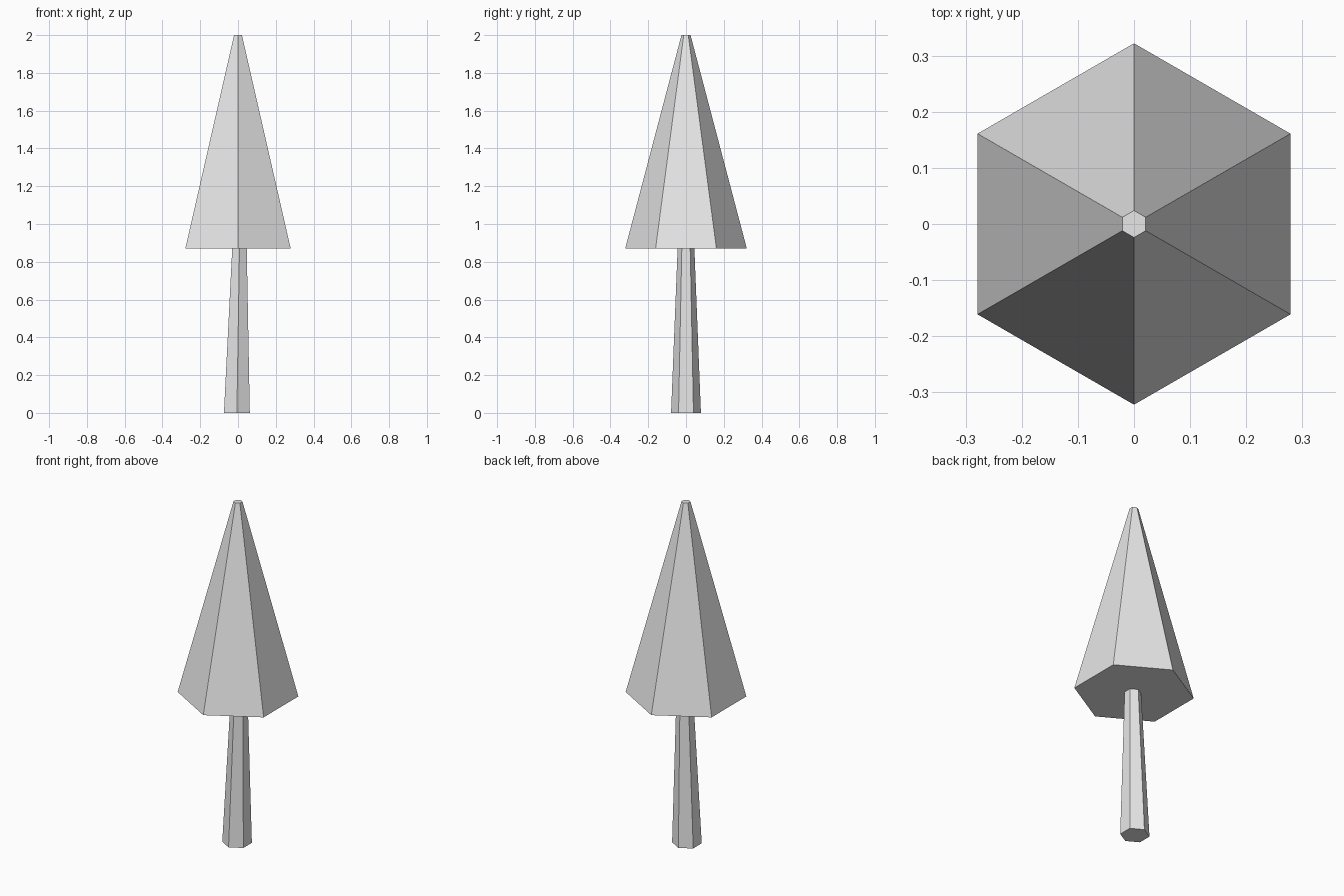
import bpy
import bmesh
from math import cos, sin, pi

cube = bpy.data.objects.get("Cube")
if cube:
    bpy.data.objects.remove(cube, do_unlink=True)

# Single plain grey
grey = bpy.data.materials.new("light_grey")
grey.use_nodes = True
color = (0.8, 0.8, 0.8, 1.0)
grey.diffuse_color = color
grey.node_tree.nodes["Principled BSDF"].inputs["Base Color"].default_value = color

SIDES = 6


def ring(bm, x, z, radius):
    """Hexagon of vertices with corners towards front and back."""
    angles = [pi / 2 + 2 * pi * i / SIDES for i in range(SIDES)]
    return [bm.verts.new((x + radius * cos(a), radius * sin(a), z)) for a in angles]


def tapered_prism(name, bottom, top):
    """Capped six-sided taper between two (x, z, radius) rings."""
    bm = bmesh.new()
    low, high = ring(bm, *bottom), ring(bm, *top)
    for i in range(SIDES):
        j = (i + 1) % SIDES
        bm.faces.new((low[i], low[j], high[j], high[i]))
    bm.faces.new(low[::-1])
    bm.faces.new(high)
    mesh = bpy.data.meshes.new(name)
    bm.to_mesh(mesh)
    bm.free()
    mesh.materials.append(grey)
    obj = bpy.data.objects.new(name, mesh)
    bpy.context.collection.objects.link(obj)
    return obj


# Slightly leaning trunk, its top just inside the foliage
tapered_prism("trunk", (-0.006, 0.0, 0.079), (0.008, 0.88, 0.044))

# Foliage cone with a small flat tip
tapered_prism("foliage", (0.0, 0.87, 0.322), (0.0, 2.0, 0.024))
